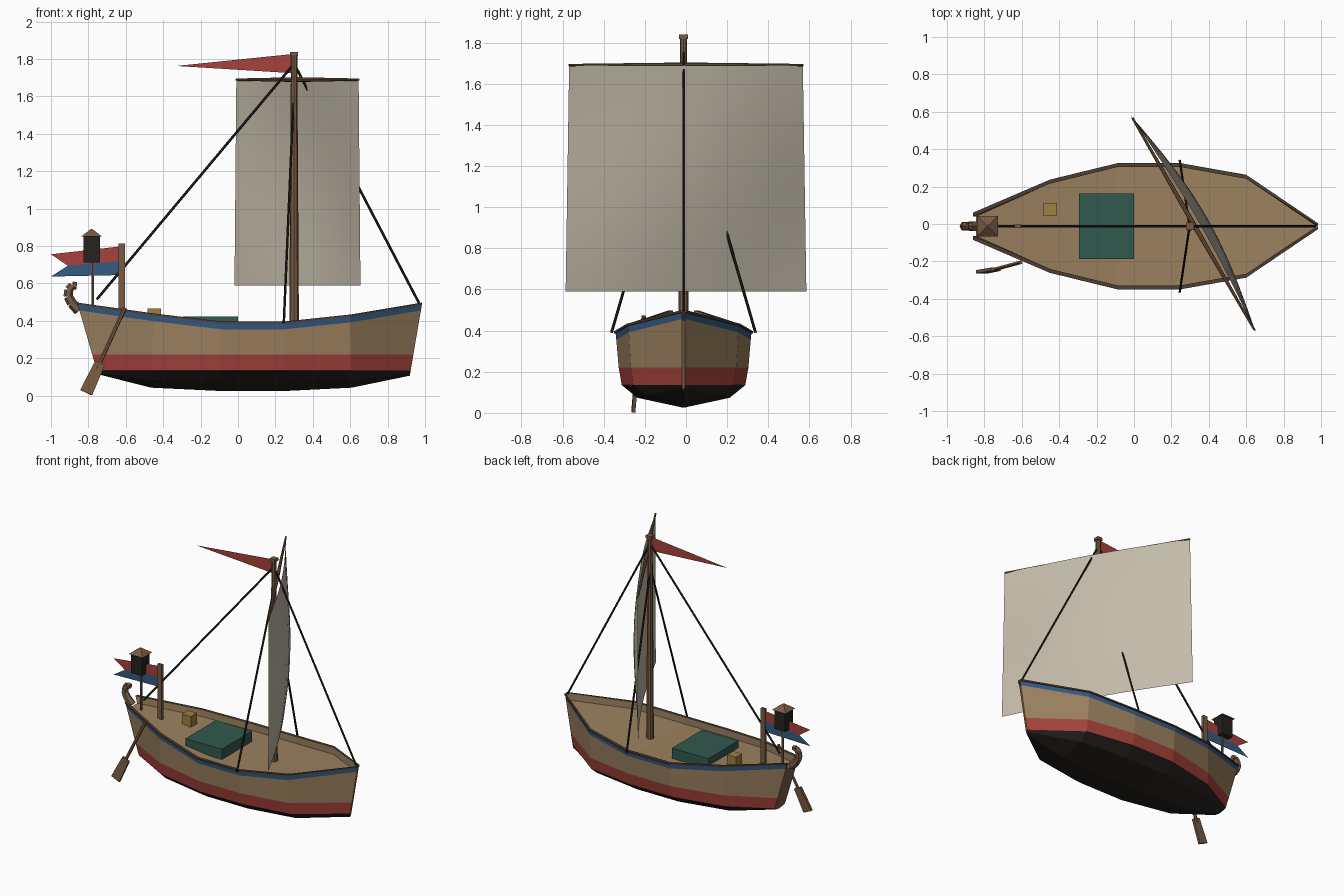
import bpy, bmesh, math
from mathutils import Vector, Matrix

if "Cube" in bpy.data.objects:
    bpy.data.objects.remove(bpy.data.objects["Cube"])

CY = -0.012  # centre line of the boat


def mat(name, r, g, b):
    m = bpy.data.materials.new(name)
    m.diffuse_color = (r, g, b, 1)
    m.use_nodes = True
    m.node_tree.nodes["Principled BSDF"].inputs["Base Color"].default_value = m.diffuse_color
    return m


WOOD = mat("wood", .33, .22, .115)
SPAR = mat("spar_wood", .19, .105, .055)
RAIL = mat("rail_wood", .075, .05, .035)
RED = mat("red", .38, .055, .045)
BLUE = mat("blue", .035, .10, .22)
BLACK = mat("black", .018, .016, .014)
CLOTH = mat("cloth", .55, .50, .40)
GREEN = mat("green", .03, .10, .075)
YELLOW = mat("yellow", .34, .22, .05)


def finish(name, bm, *mats):
    me = bpy.data.meshes.new(name)
    bmesh.ops.recalc_face_normals(bm, faces=bm.faces)
    bm.to_mesh(me)
    bm.free()
    for m in mats:
        me.materials.append(m)
    ob = bpy.data.objects.new(name, me)
    bpy.context.collection.objects.link(ob)
    return ob


def rod(name, a, b, r1, r2, m, sides=8, spin=0):
    a, b = Vector(a), Vector(b)
    d = b - a
    bm = bmesh.new()
    bmesh.ops.create_cone(bm, cap_ends=True, segments=sides, radius1=r1, radius2=r2, depth=d.length)
    rot = d.to_track_quat('Z', 'Y').to_matrix().to_4x4()
    bm.transform(Matrix.Translation((a + b) / 2) @ rot @ Matrix.Rotation(spin, 4, 'Z'))
    return finish(name, bm, m)


def box(name, lo, hi, m):
    lo, hi = Vector(lo), Vector(hi)
    bm = bmesh.new()
    bmesh.ops.create_cube(bm, size=1)
    bm.transform(Matrix.Translation((lo + hi) / 2) @ Matrix.Diagonal((*(hi - lo), 1)))
    return finish(name, bm, m)


def flat(name, pts, m, y=CY):
    bm = bmesh.new()
    bm.faces.new([bm.verts.new((x, y, z)) for x, z in pts])
    return finish(name, bm, m)


# hull: stations of x, half width, sheer height, keel height, rake
stations = [(-.86, .066, .498, .115, .29), (-.45, .242, .44, .043, -.04),
            (-.09, .33, .397, .025, 0), (.25, .33, .397, .025, 0),
            (.60, .268, .434, .043, .02), (.985, .008, .498, .107, -.17)]
strip_mats = [0, 0, 1, 2, 3, 4, 4, 4, 2, 2]


def section(x, w, s, k, rake):
    half = [(0, k), (.68 * w, k + .44 * (.135 - k)), (.91 * w, .135), (.955 * w, .22),
            (.99 * w, s - .042), (w, s - .011), (w + .007, s - .011), (w + .007, s),
            (max(w - .014, .003), s), (max(w - .014, .002), s - .05), (0, s - .05)]
    loop = half + [(-y, z) for y, z in half[-2:0:-1]]
    return [(x + rake * (s - z), CY + y, z) for y, z in loop]


bm = bmesh.new()
rings = [[bm.verts.new(p) for p in section(*st)] for st in stations]
n = len(rings[0])
for r0, r1 in zip(rings, rings[1:]):
    for j in range(n):
        f = bm.faces.new((r0[j], r0[(j + 1) % n], r1[(j + 1) % n], r1[j]))
        f.material_index = strip_mats[j if j < n // 2 else n - 1 - j]
for ring in (rings[0], rings[-1]):
    bm.faces.new(ring).material_index = 5
finish("hull", bm, BLACK, RED, WOOD, BLUE, RAIL, SPAR)

# curled stern ornament
curl = [(-.85, .455), (-.888, .495), (-.908, .53), (-.905, .567), (-.885, .59), (-.862, .588)]
for i, (a, b) in enumerate(zip(curl, curl[1:])):
    r = .029 - .002 * i
    rod(f"stern_curl_{i}", (a[0], CY, a[1]), (b[0], CY, b[1]), r, r - .002, SPAR, 6)

# mast and yard
rod("mast", (.3, CY, .345), (.3, CY, 1.825), .026, .017, SPAR)
box("mast_cap", (.279, CY - .021, 1.818), (.321, CY + .021, 1.838), SPAR)
mid = Vector((.318, 0, 1.69))
along = Vector((.327, -.568, 0))
rod("yard_left", mid, mid - along, .013, .006, SPAR)
rod("yard_right", mid, mid + along, .013, .006, SPAR)

# bellied square sail
d = along.normalized()
normal = Vector((-d.y, d.x, 0))
N = 10
bm = bmesh.new()
grid = []
for i in range(N + 1):
    v = i / N
    row = []
    for j in range(N + 1):
        u = j / N
        belly = math.sin(math.pi * u) * (.03 + .05 * math.sin(math.pi * v))
        p = mid + along * (2 * u - 1) * (1 + .03 * v) + normal * belly
        row.append(bm.verts.new((p.x, p.y, 1.688 - 1.098 * v)))
    grid.append(row)
for i in range(N):
    for j in range(N):
        bm.faces.new((grid[i][j], grid[i][j + 1], grid[i + 1][j + 1], grid[i + 1][j]))
for f in bm.faces:
    f.smooth = True
finish("sail", bm, CLOTH)

# standing rigging
rod("forestay", (.3, CY, 1.775), (.968, CY, .495), .007, .007, BLACK, 6)
rod("backstay", (.3, CY, 1.775), (-.755, CY, .515), .007, .007, BLACK, 6)
for name, side in (("shroud_left", 1), ("shroud_right", -1)):
    rod(name, (.297, CY, 1.6), (.245, CY + side * .35, .39), .007, .007, BLACK, 6)

# pennant, stern flag and its staff
flat("pennant", [(.285, 1.826), (.285, 1.725), (-.33, 1.763)], RED)
box("flag_staff", (-.638, CY - .009, .41), (-.604, CY + .009, .815), SPAR)
flat("flag_red_half", [(-.63, .798), (-.63, .72), (-.91, .695), (-1.0, .756)], RED)
flat("flag_blue_half", [(-.63, .72), (-.63, .645), (-1.0, .637), (-.91, .695)], BLUE)

# stern lantern
LX = -.783
rod("lantern_post", (LX + .006, CY, .43), (LX + .006, CY, .72), .008, .008, SPAR, 6)
box("lantern_body", (LX - .044, CY - .044, .712), (LX + .044, CY + .044, .853), BLACK)
rod("lantern_roof", (LX, CY, .851), (LX, CY, .892), .079, .004, SPAR, 4, math.pi / 4)

# deck hatch and small crate
box("deck_hatch", (-.295, CY - .175, .34), (0, CY + .175, .423), GREEN)
box("crate", (-.483, .042, .385), (-.412, .112, .465), YELLOW)

# steering oar
top, neck, tip = Vector((-.605, -.205, .47)), Vector((-.738, -.242, .175)), Vector((-.812, -.255, .016))
rod("oar_shaft", top, neck + (tip - neck) * .2, .011, .011, SPAR, 6)
ax = (tip - neck).normalized()
wide = ax.cross(Vector((0, 1, 0))).normalized()
thin = ax.cross(wide)
bm = bmesh.new()
bmesh.ops.create_cube(bm, size=1)
for vert in bm.verts:
    c = vert.co.copy()
    w = .07 if c.z > 0 else .056
    vert.co = (neck + tip) / 2 + ax * c.z * (tip - neck).length + wide * c.x * w + thin * c.y * .018
finish("oar_blade", bm, SPAR)
